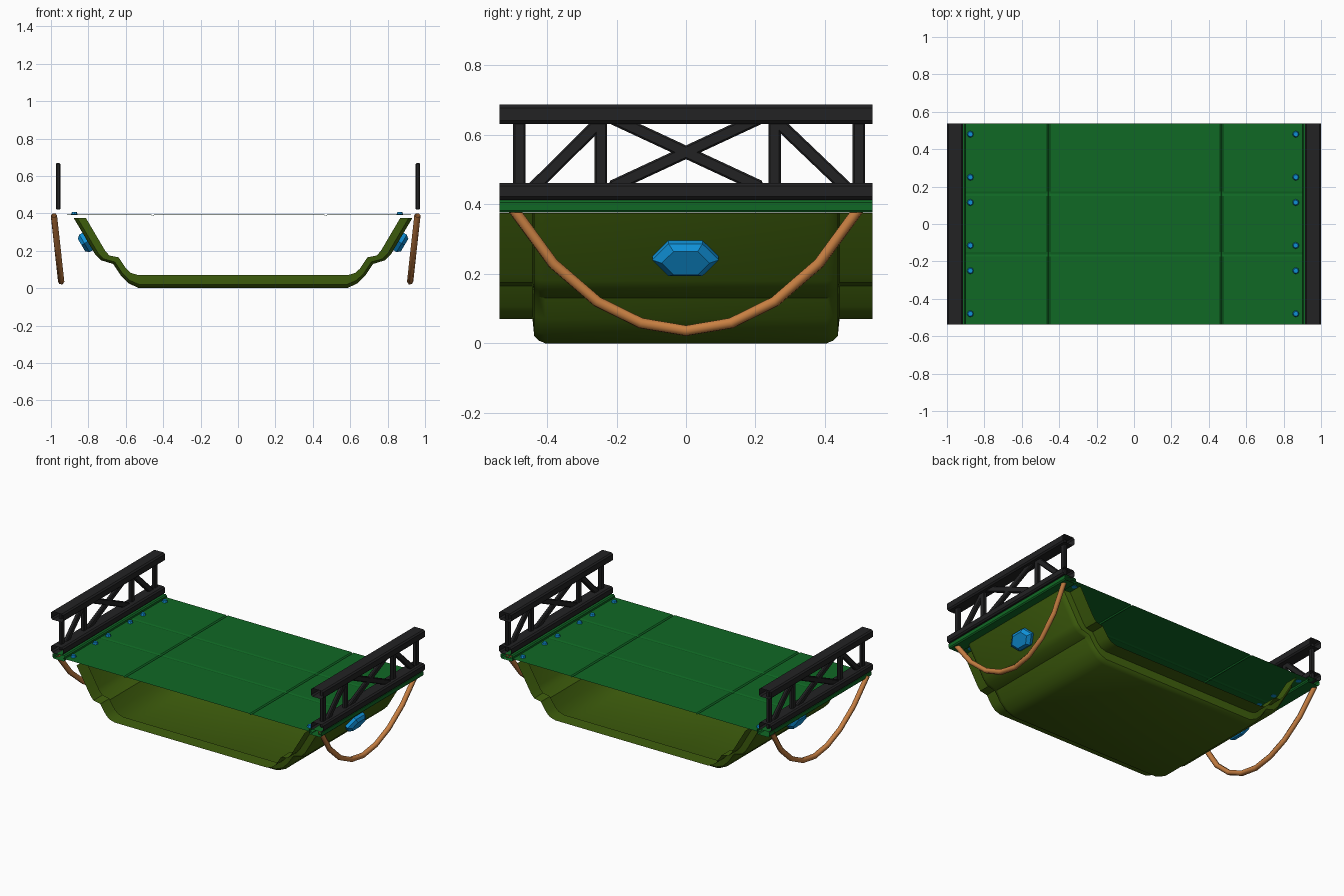
import bpy, bmesh, math
from mathutils import Vector, Matrix

cube = bpy.data.objects.get("Cube")
if cube:
    bpy.data.objects.remove(cube, do_unlink=True)


def material(name, rgb):
    m = bpy.data.materials.new(name)
    m.use_nodes = True
    m.diffuse_color = (*rgb, 1)
    m.node_tree.nodes["Principled BSDF"].inputs["Base Color"].default_value = (*rgb, 1)
    return m


OLIVE = material("olive", (0.05, 0.115, 0.004))
GREEN = material("deck_green", (0.005, 0.14, 0.018))
BLACK = material("black", (0.016, 0.016, 0.017))
BLUE = material("blue", (0.005, 0.28, 0.68))
ROPE = material("rope_orange", (0.58, 0.215, 0.055))

HALF = 0.537      # half length along y
HULL_X = 0.027    # hull sits slightly off centre


def finish(bm, name, mat, smooth=None, normals=True):
    if normals:
        bmesh.ops.recalc_face_normals(bm, faces=bm.faces)
    me = bpy.data.meshes.new(name)
    bm.to_mesh(me)
    bm.free()
    me.materials.append(mat)
    ob = bpy.data.objects.new(name, me)
    bpy.context.collection.objects.link(ob)
    if smooth:
        bpy.ops.object.select_all(action='DESELECT')
        ob.select_set(True)
        bpy.context.view_layer.objects.active = ob
        bpy.ops.object.shade_smooth_by_angle(angle=math.radians(smooth))
    return ob


def skin(bm, rings, closed=False):
    """Join rows of points with quads."""
    rows = [[bm.verts.new(p) for p in r] for r in rings]
    for a, b in zip(rows, rows[1:]):
        n = len(a)
        for i in range(n if closed else n - 1):
            j = (i + 1) % n
            bm.faces.new((a[i], b[i], b[j], a[j]))
    return rows


def beam(name, mat, x, hw, z0, z1, bevel):
    """Open-ended beam along y with chamfered edges."""
    b = bevel
    section = [(x - hw, z0 + b), (x - hw, z1 - b), (x - hw + b, z1), (x + hw - b, z1),
               (x + hw, z1 - b), (x + hw, z0 + b), (x + hw - b, z0), (x - hw + b, z0)]
    bm = bmesh.new()
    skin(bm, [[(px, y, pz) for px, pz in section] for y in (-HALF, HALF)], closed=True)
    return finish(bm, name, mat)


# Hull: open-ended trough whose middle bulges outward
inner = [(0.84, 0.375), (0.737, 0.2), (0.715, 0.175), (0.665, 0.165),
         (0.625, 0.105), (0.6, 0.082), (0.56, 0.07)]
outer = [(0.905, 0.375), (0.79, 0.18), (0.76, 0.15), (0.695, 0.13),
         (0.655, 0.07), (0.61, 0.025), (0.555, 0.0)]


def hull_row(y, f):
    half = [Vector(a).lerp(Vector(b), f) for a, b in zip(inner, outer)]
    right = [(HULL_X + p.x, y, p.y) for p in half]
    left = [(HULL_X - p.x, y, p.y) for p in reversed(half)]
    return right + left


steps = [(HALF, 0), (0.442, 0), (0.437, 0.7), (0.425, 0.88), (0.405, 1)]
stations = [(-y, f) for y, f in steps] + [(y, f) for y, f in reversed(steps)]
bm = bmesh.new()
skin(bm, [hull_row(y, f) for y, f in stations])
bmesh.ops.recalc_face_normals(bm, faces=bm.faces)
bm.faces.ensure_lookup_table()
if min(bm.faces, key=lambda f: f.calc_center_median().z).normal.z > 0:
    bmesh.ops.reverse_faces(bm, faces=bm.faces)
finish(bm, "hull", OLIVE, smooth=35, normals=False)

# Deck: thin sheet with shallow panel seams
def with_seams(lo, hi, seams, w):
    vals = [(lo, 0)]
    for s in seams:
        vals += [(s - w, 0), (s, 1), (s + w, 0)]
    return vals + [(hi, 0)]


xs = with_seams(-0.915, 0.925, (-0.457, 0.468), 0.008)
ys = with_seams(-HALF, HALF, (-0.162, 0.162), 0.012)
bm = bmesh.new()
skin(bm, [[(x, y, 0.394 - max(0.007 * sx, 0.003 * sy)) for x, sx in xs] for y, sy in ys])
bmesh.ops.recalc_face_normals(bm, faces=bm.faces)
bm.faces.ensure_lookup_table()
if bm.faces[0].normal.z < 0:
    bmesh.ops.reverse_faces(bm, faces=bm.faces)
finish(bm, "deck", GREEN, normals=False)


# Railing members in the plane x
def strut(bm, x, a, b, w):
    a, b = Vector((x, *a)), Vector((x, *b))
    d = b - a
    rot = Matrix.Rotation(-math.atan2(d.y, -d.z) + math.pi, 4, 'X')
    rot = d.to_track_quat('Z', 'X').to_matrix().to_4x4()
    # keep the thin direction along x
    up = d.normalized()
    side = up.cross(Vector((1, 0, 0)))
    rot = Matrix((Vector((1, 0, 0)), side, up)).transposed().to_4x4()
    scale = Matrix.Diagonal((0.024, w, d.length, 1))
    new = bmesh.ops.create_cube(bm, size=1, matrix=Matrix.Translation((a + b) / 2) @ rot @ scale)
    edges = {e for v in new["verts"] for e in v.link_edges}
    bmesh.ops.bevel(bm, geom=list(edges), offset=0.005, segments=1, affect='EDGES')


struts = [((y, 0.42), (y, 0.67)) for y in (-0.48, -0.245, 0.255, 0.498)]
struts += [((-0.447, 0.44), (-0.24, 0.645)), ((0.47, 0.44), (0.25, 0.65)),
           ((-0.215, 0.65), (0.215, 0.45)), ((0.215, 0.65), (-0.215, 0.45))]

rope_half = [(0.5, 0.39), (0.383, 0.23), (0.256, 0.12), (0.13, 0.058)]
rope_path = [(-y, z) for y, z in rope_half] + [(0, 0.036)] + list(reversed(rope_half))

hexagon = [(-0.097, 0), (-0.05, 0.054), (0.047, 0.054), (0.094, 0),
           (0.047, -0.054), (-0.05, -0.054)]

for side, s in (("left", 1), ("right", -1)):
    # Edge rail and chords
    beam(side + "_deck_rail", GREEN, s * 0.944, 0.044, 0.376, 0.413, 0.007)
    beam(side + "_lower_chord", BLACK, s * 0.957, 0.043, 0.413, 0.462, 0.009)
    beam(side + "_upper_chord", BLACK, s * 0.957, 0.043, 0.632, 0.687, 0.009)

    # Truss between the chords
    bm = bmesh.new()
    for a, b in struts:
        strut(bm, s * 0.962, a, b, 0.036)
    finish(bm, side + "_truss", BLACK)

    # Hanging rope
    cu = bpy.data.curves.new(side + "_rope", 'CURVE')
    cu.dimensions = '3D'
    cu.bevel_depth = 0.017
    cu.bevel_resolution = 1
    sp = cu.splines.new('POLY')
    sp.points.add(len(rope_path) - 1)
    for p, (y, z) in zip(sp.points, rope_path):
        p.co = (-0.0125 + s * (0.929 + 0.11 * z), y, z, 1)
    cu.materials.append(ROPE)
    ob = bpy.data.objects.new(side + "_rope", cu)
    bpy.context.collection.objects.link(ob)

    # Faceted lamp on the sloping hull wall
    up = Vector((s * 0.115, 0, 0.195)).normalized()
    out = Vector((s * up.z, 0, -abs(up.x)))
    centre = Vector((HULL_X + s * 0.831, 0, 0.25))
    bm = bmesh.new()
    rows = skin(bm, [[centre + Vector((0, y * k, 0)) + up * (t * k) + out * n
                      for y, t in hexagon]
                     for n, k in ((-0.01, 1), (0.02, 1), (0.038, 0.72))], closed=True)
    bm.faces.new(rows[0])
    bm.faces.new(rows[-1])
    finish(bm, side + "_lamp", BLUE)

    # Deck bolts
    bm = bmesh.new()
    for y in (-0.48, -0.25, -0.115, 0.115, 0.25, 0.48):
        bmesh.ops.create_cone(bm, cap_ends=True, segments=8, radius1=0.018, radius2=0.013,
                              depth=0.014,
                              matrix=Matrix.Translation((-0.005 + s * 0.87, y, 0.4)))
    finish(bm, side + "_bolts", BLUE)
